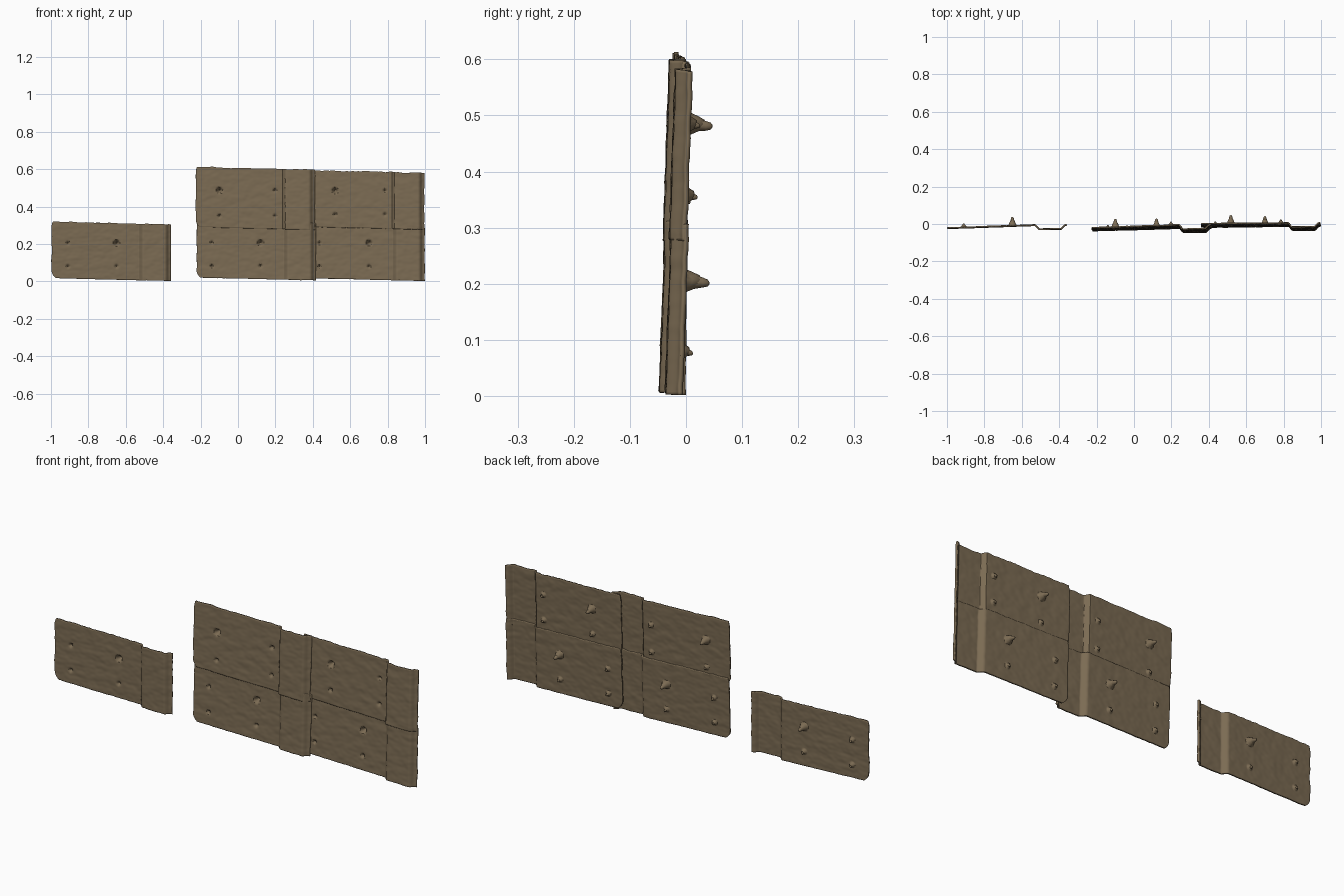
import bpy, bmesh, math
from mathutils import Vector, noise

if "Cube" in bpy.data.objects:
    bpy.data.objects.remove(bpy.data.objects["Cube"])

clay = bpy.data.materials.new("brown_clay")
clay.diffuse_color = (0.20, 0.148, 0.087, 1)
clay.use_nodes = True
clay.node_tree.nodes["Principled BSDF"].inputs["Base Color"].default_value = clay.diffuse_color

W, T = 0.64, 0.008          # tile width and sheet thickness
NU, NV = 128, 60            # surface resolution


def finish(bm, name, angle=40):
    me = bpy.data.meshes.new(name)
    bm.to_mesh(me)
    bm.free()
    me.materials.append(clay)
    ob = bpy.data.objects.new(name, me)
    bpy.context.collection.objects.link(ob)
    bpy.ops.object.select_all(action='DESELECT')
    ob.select_set(True)
    bpy.context.view_layer.objects.active = ob
    bpy.ops.object.shade_smooth_by_angle(angle=math.radians(angle))
    return ob


def profile(u, start, step):
    """Sheet depth across the tile: sloping panel, step, flange, lip."""
    pts = [(0, start), (0.472, 0.022), (0.472 + step, 0), (0.612, 0.002),
           (0.626, 0.019), (W, 0.025)]
    for (a, ya), (b, yb) in zip(pts, pts[1:]):
        if u <= b:
            return ya + (yb - ya) * (u - a) / (b - a)
    return pts[-1][1]


def peg(name, base, length, radius):
    """Rounded, slightly drooping spike pointing backwards."""
    bm = bmesh.new()
    rings = []
    for t, r in ((0, 1.15), (0.15, 0.9), (0.45, 0.7), (0.75, 0.52), (0.93, 0.38), (1, 0.12)):
        ring = []
        for k in range(14):
            a = math.tau * k / 14
            rr = radius * r * (1 + 0.15 * noise.noise(base * 40 + Vector((math.cos(a), t * 3, math.sin(a)))))
            ring.append(bm.verts.new(base + Vector((rr * math.cos(a), length * t,
                                                    rr * math.sin(a) - 0.004 * t))))
        rings.append(ring)
    for r0, r1 in zip(rings, rings[1:]):
        for k in range(14):
            bm.faces.new((r0[k], r1[k], r1[k - 1], r0[k - 1]))
    bm.faces.new(rings[-1])
    bmesh.ops.recalc_face_normals(bm, faces=bm.faces)
    finish(bm, name, 60)


def tile(name, x0, z0, height, y0, lean, start, step, holes):
    """holes: (x, z, is_big) in world positions."""
    def depth(x, z):
        return y0 + profile(min(max(x - x0, 0), W), start, step) + lean * z

    # curved sheet with uneven edges, ripples and punched holes
    bm = bmesh.new()
    grid = []
    for j in range(NV + 1):
        row = []
        for i in range(NU + 1):
            u, f = W * i / NU, j / NV
            # left edge waves, with a rounded bottom corner
            left = 0.005 * noise.noise(Vector((x0, z0 * 9, f * 5))) + 0.004
            left += 0.022 * max(0, 1 - f / 0.12) ** 2 + 0.006 * max(0, 1 - (1 - f) / 0.1) ** 2
            right = 0.003 * noise.noise(Vector((x0 + 7, z0, f * 6)))
            x = x0 + u + left * max(0, 1 - u / 0.15) + right * max(0, (u - 0.6) / 0.04)
            wave = 0.004 * noise.noise(Vector((x * 14, z0 * 5, 3))) + 0.003 * noise.noise(Vector((x * 40, z0, 8)))
            z = z0 + f * height - 0.015 * u / W
            z += wave * (max(0, (f - 0.85) / 0.15) + 0.4 * max(0, 1 - f / 0.15))
            y = depth(x, z)
            y += 0.0016 * noise.noise(Vector((x * 16, z0 * 7, z * 28)))
            y += 0.0010 * noise.noise(Vector((x * 38, 5 + x0, z * 60)))
            for hx, hz, big in holes:
                R, D = (0.019, 0.030) if big else (0.0125, 0.014)
                d = math.hypot(x - hx, z - hz)
                if d < R:
                    y += D * min(1, 1.5 * (1 - d / R))
            row.append(bm.verts.new((x, y, max(z, 0))))
        grid.append(row)
    for j in range(NV):
        for i in range(NU):
            bm.faces.new((grid[j][i], grid[j][i + 1], grid[j + 1][i + 1], grid[j + 1][i]))
    ob = finish(bm, name)
    sol = ob.modifiers.new("thickness", 'SOLIDIFY')
    sol.thickness = T
    sol.offset = 0

    # spikes on the back behind each hole
    for n, (hx, hz, big) in enumerate(holes):
        base = Vector((hx, depth(hx, hz) + 0.001, hz))
        peg(f"{name}_peg_{n}", base, 0.047 if big else 0.022, 0.017 if big else 0.010)


def hole_set(xl, xr, zt, zb, big_left):
    return [(xl, zt, big_left), (xr, zt, not big_left), (xl, zb, False), (xr, zb, False)]


# loose single tile
tile("single_tile", -1.0, 0.017, 0.302, -0.029, 0.004, 0.006, 0.02,
     hole_set(-0.91, -0.65, 0.205, 0.08, False))
# lower row of the joined panel
tile("lower_left_tile", -0.225, 0.02, 0.305, -0.045, 0.035, 0.008, 0.02,
     hole_set(-0.14, 0.12, 0.207, 0.082, False))
tile("lower_right_tile", 0.357, 0.017, 0.305, -0.034, 0.035, 0.017, 0.02,
     hole_set(0.435, 0.70, 0.205, 0.08, False))
# upper row, overlapping the lower one slightly in front
tile("upper_left_tile", -0.23, 0.29, 0.322, -0.0475, 0.035, 0.006, 0.014,
     hole_set(-0.10, 0.197, 0.487, 0.35, True))
tile("upper_right_tile", 0.355, 0.292, 0.303, -0.0365, 0.035, 0.017, 0.014,
     hole_set(0.518, 0.785, 0.485, 0.358, True))
